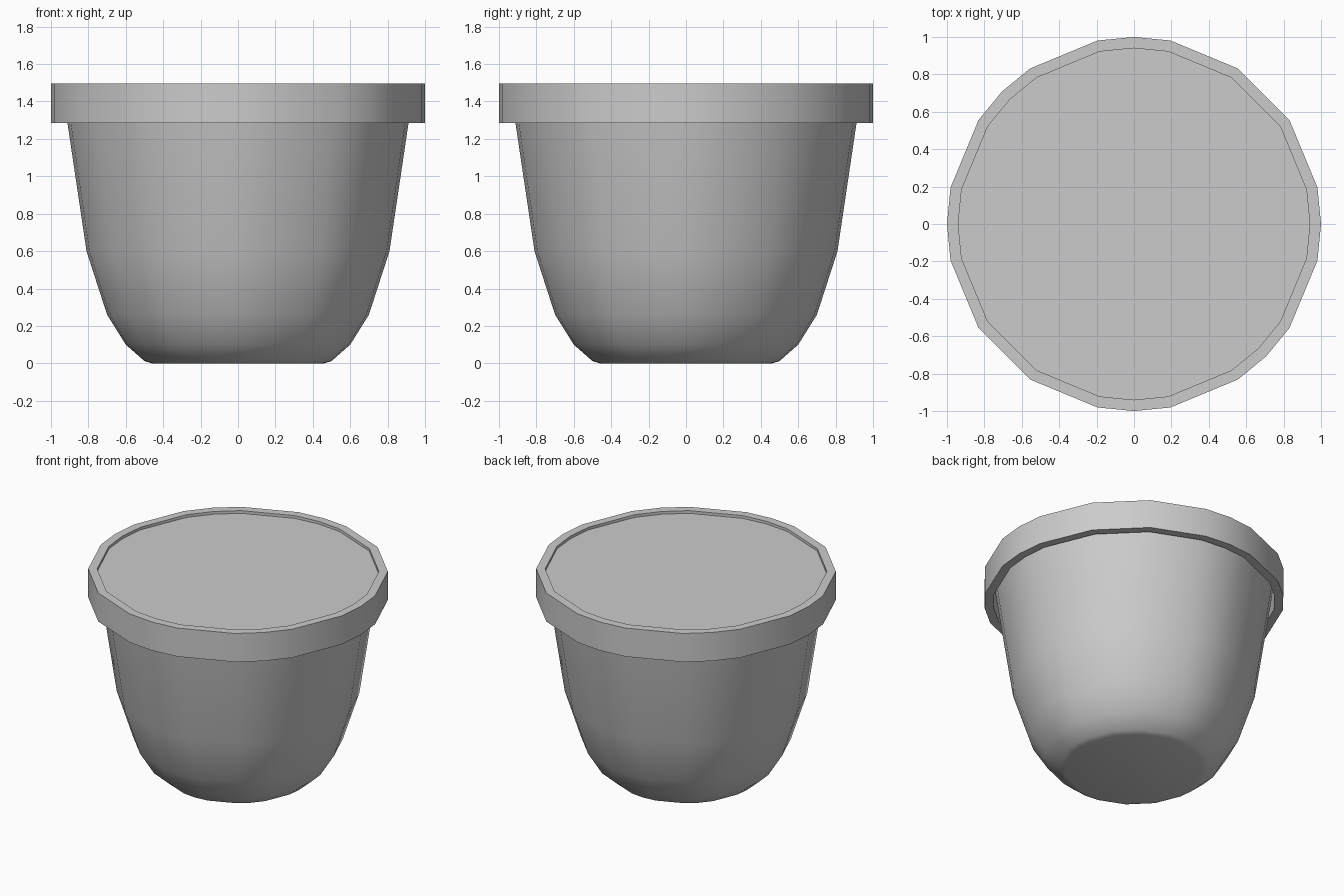
import bpy, bmesh, math

cube = bpy.data.objects.get("Cube")
if cube:
    bpy.data.objects.remove(cube, do_unlink=True)

GREY = (0.6, 0.6, 0.6, 1)
mat = bpy.data.materials.new("plain grey")
mat.use_nodes = True
mat.diffuse_color = GREY
mat.node_tree.nodes["Principled BSDF"].inputs["Base Color"].default_value = GREY

# Uneven outline: each quarter repeats, with an extra point on two diagonals
ANGLES = sorted([90 * q + a for q in range(4) for a in (0, 11.25, 33.75, 56.25, 78.75)] + [135, 315])


def lathe(name, profile, closed=False, cap_start=False, cap_end=False, sharp=30):
    """Sweep a radius/height profile around the outline angles."""
    bm = bmesh.new()
    rings = [[bm.verts.new((r * math.cos(math.radians(a)), r * math.sin(math.radians(a)), z))
              for a in ANGLES] for r, z in profile]
    pairs = list(zip(rings, rings[1:]))
    if closed:
        pairs.append((rings[-1], rings[0]))
    n = len(ANGLES)
    for low, high in pairs:
        for i in range(n):
            j = (i + 1) % n
            bm.faces.new((low[i], low[j], high[j], high[i]))
    if cap_start:
        bm.faces.new(rings[0][::-1])
    if cap_end:
        bm.faces.new(rings[-1])
    bmesh.ops.recalc_face_normals(bm, faces=bm.faces)
    mesh = bpy.data.meshes.new(name)
    bm.to_mesh(mesh)
    bm.free()
    mesh.materials.append(mat)
    obj = bpy.data.objects.new(name, mesh)
    bpy.context.collection.objects.link(obj)
    bpy.ops.object.select_all(action="DESELECT")
    obj.select_set(True)
    bpy.context.view_layer.objects.active = obj
    bpy.ops.object.shade_smooth_by_angle(angle=math.radians(sharp))
    return obj


# Rounded bowl with a flat foot, closed by the fill surface just under the rim
lathe("pot_body", [(0.46, 0), (0.5, 0.012), (0.6, 0.1), (0.7, 0.26), (0.81, 0.6), (0.94, 1.475)],
      cap_start=True, cap_end=True, sharp=60)

# Hollow rim band standing slightly proud of the fill
lathe("pot_rim", [(0.94, 1.285), (1, 1.285), (1, 1.495), (0.94, 1.495)], closed=True)
